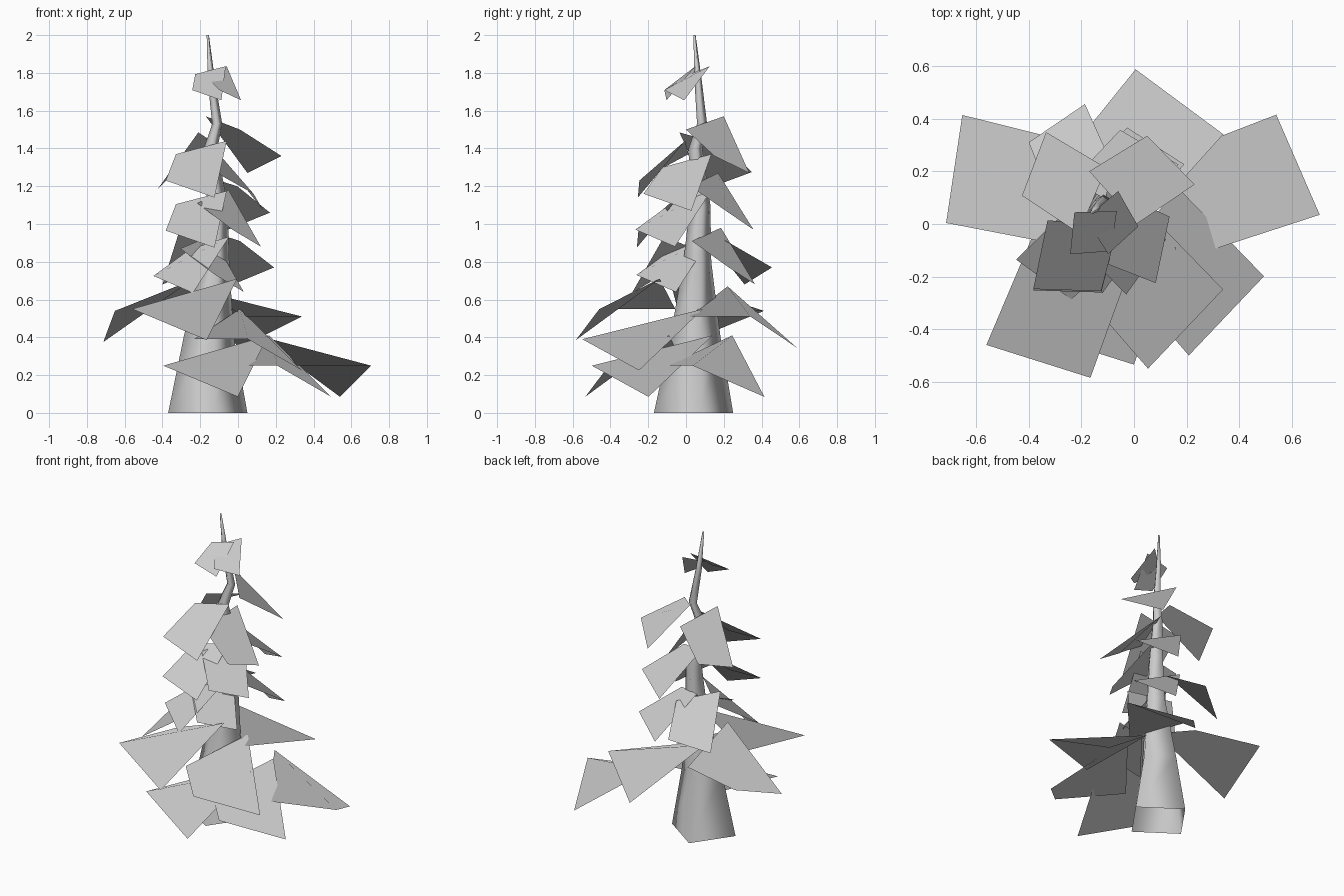
import bpy, bmesh
from math import radians
from mathutils import Vector, Matrix

cube = bpy.data.objects.get("Cube")
if cube:
    bpy.data.objects.remove(cube, do_unlink=True)

grey = bpy.data.materials.new("plain_grey")
grey.use_nodes = True
COLOR = (0.6, 0.6, 0.6, 1)
grey.diffuse_color = COLOR
grey.node_tree.nodes["Principled BSDF"].inputs["Base Color"].default_value = COLOR


def make_object(name, bm):
    mesh = bpy.data.meshes.new(name)
    bm.to_mesh(mesh)
    bm.free()
    mesh.materials.append(grey)
    obj = bpy.data.objects.new(name, mesh)
    bpy.context.collection.objects.link(obj)
    return obj


# Trunk: open four-sided rings of a tapering, slightly crooked stem (x, y, z, radius)
RINGS = [(-.16, .04, 0, .213), (-.155, .05, .4, .135), (-.12, .06, .8, .075),
         (-.11, .075, 1.1, .055), (-.145, .05, 1.4, .037), (-.11, .085, 1.53, .027),
         (-.14, .065, 1.75, .02), (-.16, .045, 2, .006)]
SIDES = 4
bm = bmesh.new()
loops = []
for x, y, z, r in RINGS:
    place = Matrix.Translation((x, y, z)) @ Matrix.Rotation(radians(10), 4, "Z")
    loops.append(bmesh.ops.create_circle(bm, segments=SIDES, radius=r, matrix=place)["verts"])
# the first vertex order runs round the stem the same way on every ring
for low, high in zip(loops, loops[1:]):
    for i in range(SIDES):
        j = (i + 1) % SIDES
        bm.faces.new((low[i], low[j], high[j], high[i]))
bm.faces.new(loops[-1])
bmesh.ops.recalc_face_normals(bm, faces=bm.faces)
for face in bm.faces:
    face.smooth = True
make_object("trunk", bm)

# Bough shapes, as corners hanging from the attachment point
WIDE = [(0, 0, 0), (.19, -.345, -.16), (.605, -.21, -.16), (.44, .17, -.325)]
STEEP = [(0, 0, 0), (.18, -.2, -.07), (.4, -.05, -.21), (.22, .135, -.3)]


def add_boughs(name, shape, size, placements):
    """Each placement is the attachment point and the turn in degrees."""
    for n, (x, y, z, turn) in enumerate(placements, 1):
        place = Matrix.Translation((x, y, z)) @ Matrix.Rotation(radians(turn), 4, "Z")
        bm = bmesh.new()
        bm.faces.new([bm.verts.new(place @ (Vector(c) * size)) for c in shape])
        make_object(f"{name}_{n}", bm)


add_boughs("lowest_bough", WIDE, 1, [
    (.1, .245, .41, 0), (.165, .14, .41, -67), (.16, -.09, .41, -131)])
add_boughs("low_bough", WIDE, 1, [
    (.01, .09, .55, -67), (-.25, -.085, .7, 148), (-.005, -.14, .71, -131),
    (-.29, .22, .67, 30)])
add_boughs("middle_bough", STEEP, 1, [
    (-.045, -.115, .935, -170), (-.14, .14, .94, -80), (-.305, .07, .98, 80),
    (-.21, .185, .98, 13)])
add_boughs("upper_bough", STEEP, 1, [
    (-.06, -.01, 1.175, -136), (-.05, .135, 1.18, -80), (-.23, .17, 1.27, 15)])
add_boughs("high_bough", STEEP, 1, [
    (-.06, -.005, 1.44, -136), (-.1, .135, 1.37, -56), (-.21, -.035, 1.485, 115),
    (-.17, .2, 1.57, 0)])
add_boughs("top_bough", STEEP, .6, [(-.065, .05, 1.835, -130), (-.06, .125, 1.835, -92)])
